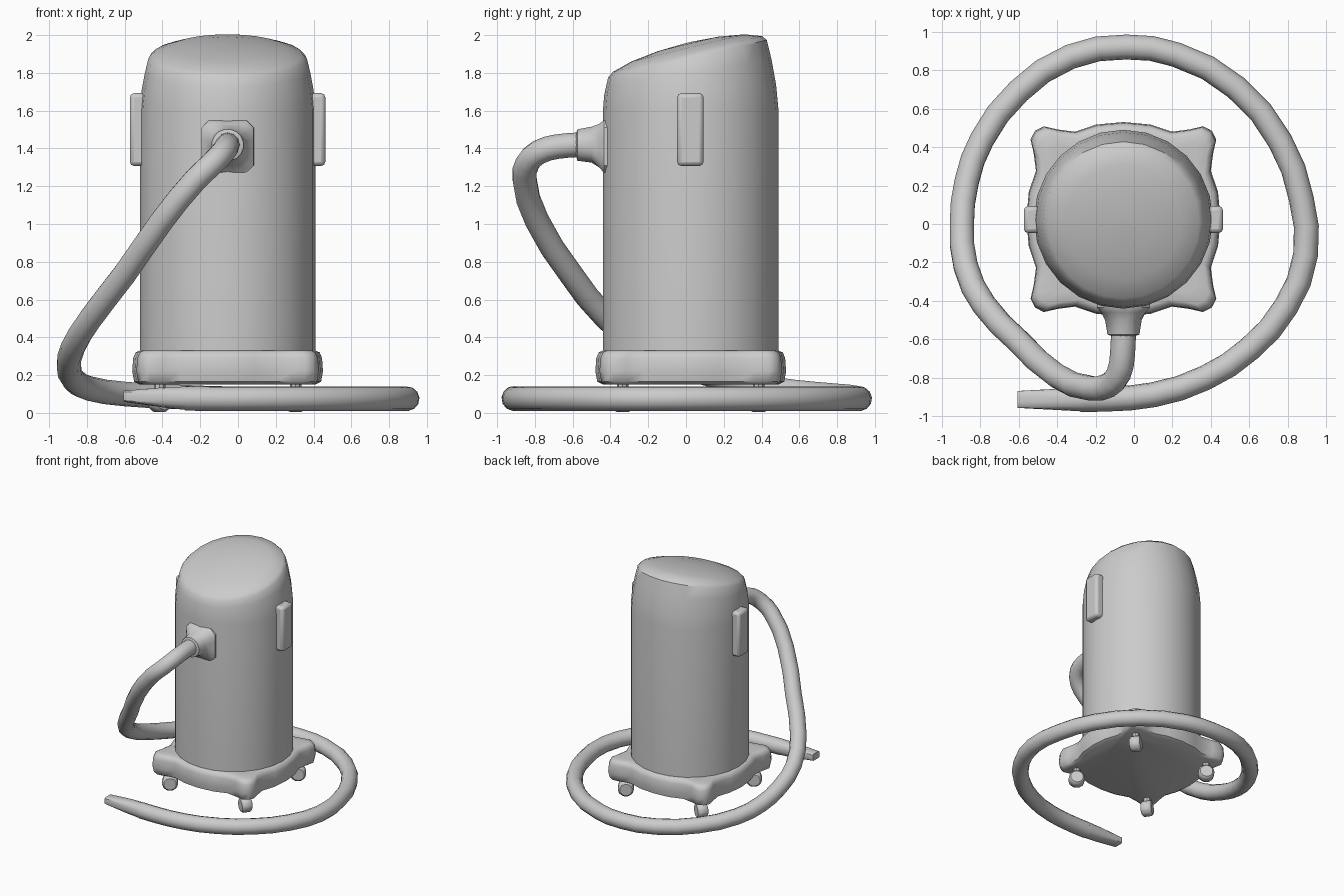
import bpy, bmesh, math
from mathutils import Vector, Matrix

if "Cube" in bpy.data.objects:
    bpy.data.objects.remove(bpy.data.objects["Cube"])

CX, CY = -0.055, 0.025
TAU = math.tau


def finish(obj, angle=40):
    bpy.ops.object.select_all(action='DESELECT')
    obj.select_set(True)
    bpy.context.view_layer.objects.active = obj
    bpy.ops.object.shade_smooth_by_angle(angle=math.radians(angle))


def loft(name, rings, angle=40):
    """Skin a list of equal-length closed rings and cap both ends."""
    bm = bmesh.new()
    vr = [[bm.verts.new(p) for p in r] for r in rings]
    n = len(vr[0])
    for a, b in zip(vr, vr[1:]):
        for i in range(n):
            j = (i + 1) % n
            bm.faces.new((a[i], a[j], b[j], b[i]))
    bm.faces.new(vr[0][::-1])
    bm.faces.new(vr[-1])
    bmesh.ops.recalc_face_normals(bm, faces=bm.faces)
    me = bpy.data.meshes.new(name)
    bm.to_mesh(me)
    bm.free()
    obj = bpy.data.objects.new(name, me)
    bpy.context.collection.objects.link(obj)
    finish(obj, angle)
    return obj


def section(a, b, k, n=16):
    """Clamped circle: k=1 is round, larger k becomes a chamfered square."""
    clamp = lambda v: max(-1, min(1, v))
    return [(a * clamp(k * math.cos(TAU * (i + .5) / n)),
             b * clamp(k * math.sin(TAU * (i + .5) / n))) for i in range(n)]


# Canister body: round wall, tapered shoulder, slanted domed lid
def body_ring(r, z, slope, cy, n=24):
    pts = []
    for i in range(n):
        x, y = r * math.cos(TAU * i / n), r * math.sin(TAU * i / n)
        pts.append((CX + x, cy + y, z + slope * y))
    return pts


loft("canister_body", [body_ring(*p) for p in [
    (.465, .18, 0, CY), (.465, 1.6, 0, CY), (.455, 1.71, .06, .022),
    (.438, 1.80, .16, .015), (.42, 1.875, .235, .008), (.395, 1.90, .24, .008),
    (.30, 1.932, .24, .01), (.16, 1.953, .24, .01), (.02, 1.96, .24, .01)]], 35)

# Base skirt: bowed sides with a rounded lobe at each corner
quarter = [(.5, 0), (.487, .14), (.45, .25), (.462, .34), (.478, .41), (.455, .455),
           (.41, .478), (.34, .462), (.25, .45), (.14, .487)]
outline = []
for q in range(4):
    m = Matrix.Rotation(q * TAU / 4, 2)
    outline += [m @ Vector(p) for p in quarter]
loft("base_skirt", [[(CX + p.x * s, CY + p.y * s, z) for p in outline]
                    for s, z in [(.93, .15), (.99, .165), (1.01, .22), (1, .29),
                                 (.975, .32), (.93, .33), (.8, .33)]], 50)

# Casters: stubby wheel plus stem under every lobe
for sx in (-1, 1):
    for sy in (-1, 1):
        x, y = CX + sx * .36, CY + sy * .36
        bpy.ops.mesh.primitive_cylinder_add(
            vertices=10, radius=.066, depth=.085, location=(x, y, .066),
            rotation=(math.pi / 2, 0, sx * sy * math.radians(35)))
        w = bpy.context.object
        w.name = "caster_wheel"
        bev = w.modifiers.new("bevel", 'BEVEL')
        bev.width, bev.segments = .015, 1
        finish(w)
        bpy.ops.mesh.primitive_cylinder_add(vertices=8, radius=.03, depth=.1,
                                            location=(x, y, .13))
        bpy.context.object.name = "caster_stem"
        finish(bpy.context.object)

# Side latches
for s in (-1, 1):
    bpy.ops.mesh.primitive_cube_add(size=1, location=(CX + s * .475, .023, 1.5))
    c = bpy.context.object
    c.name = "side_latch"
    c.scale = (.085, .14, .385)
    bpy.ops.object.transform_apply(location=False, rotation=False, scale=True)
    bev = c.modifiers.new("bevel", 'BEVEL')
    bev.width, bev.segments = .022, 2
    finish(c)

# Hose port: chamfered square flange narrowing to a collar
loft("hose_port", [[(CX + u, y, 1.41 + dz + v) for u, v in section(a, a, k)]
                   for y, a, k, dz in [(-.38, .14, 1.3, 0), (-.435, .138, 1.3, 0),
                                       (-.46, .115, 1.2, .005), (-.50, .095, 1.03, .01),
                                       (-.575, .083, 1.02, .008), (-.582, .06, 1.02, .008)]], 40)

# Hose: drops from the port and coils around the floor
path = [(-.055, -.55, 1.42), (-.06, -.68, 1.41), (-.08, -.78, 1.38), (-.135, -.84, 1.32),
        (-.22, -.855, 1.24), (-.40, -.79, 1.02), (-.60, -.61, .735), (-.78, -.42, .50),
        (-.875, -.22, .345), (-.895, 0, .245), (-.87, .22, .175), (-.79, .44, .13),
        (-.60, .69, .10), (-.33, .87, .085), (-.04, .92, .075), (.22, .88, .075),
        (.53, .71, .075), (.76, .43, .075), (.87, .13, .075), (.892, -.16, .075),
        (.79, -.43, .075), (.60, -.65, .075), (.37, -.80, .075), (.10, -.888, .075),
        (-.14, -.91, .075), (-.28, -.912, .077)]
cu = bpy.data.curves.new("hose", 'CURVE')
cu.dimensions = '3D'
cu.bevel_depth, cu.bevel_resolution = .065, 4
cu.resolution_u = 2
sp = cu.splines.new('BEZIER')
sp.bezier_points.add(len(path) - 1)
for bp, p in zip(sp.bezier_points, path):
    bp.co = p
    bp.handle_left_type = bp.handle_right_type = 'AUTO'
hose = bpy.data.objects.new("hose", cu)
bpy.context.collection.objects.link(hose)
sp.use_smooth = True

# Nozzle: round hose end flattening to a rectangular tip
loft("hose_nozzle", [[(x, -.912 + u, z + v) for u, v in section(a, b, k)]
                     for x, a, b, k, z in [(-.26, .064, .064, 1, .077),
                                           (-.40, .055, .053, 1.1, .082),
                                           (-.605, .044, .029, 1.4, .088)]], 40)
